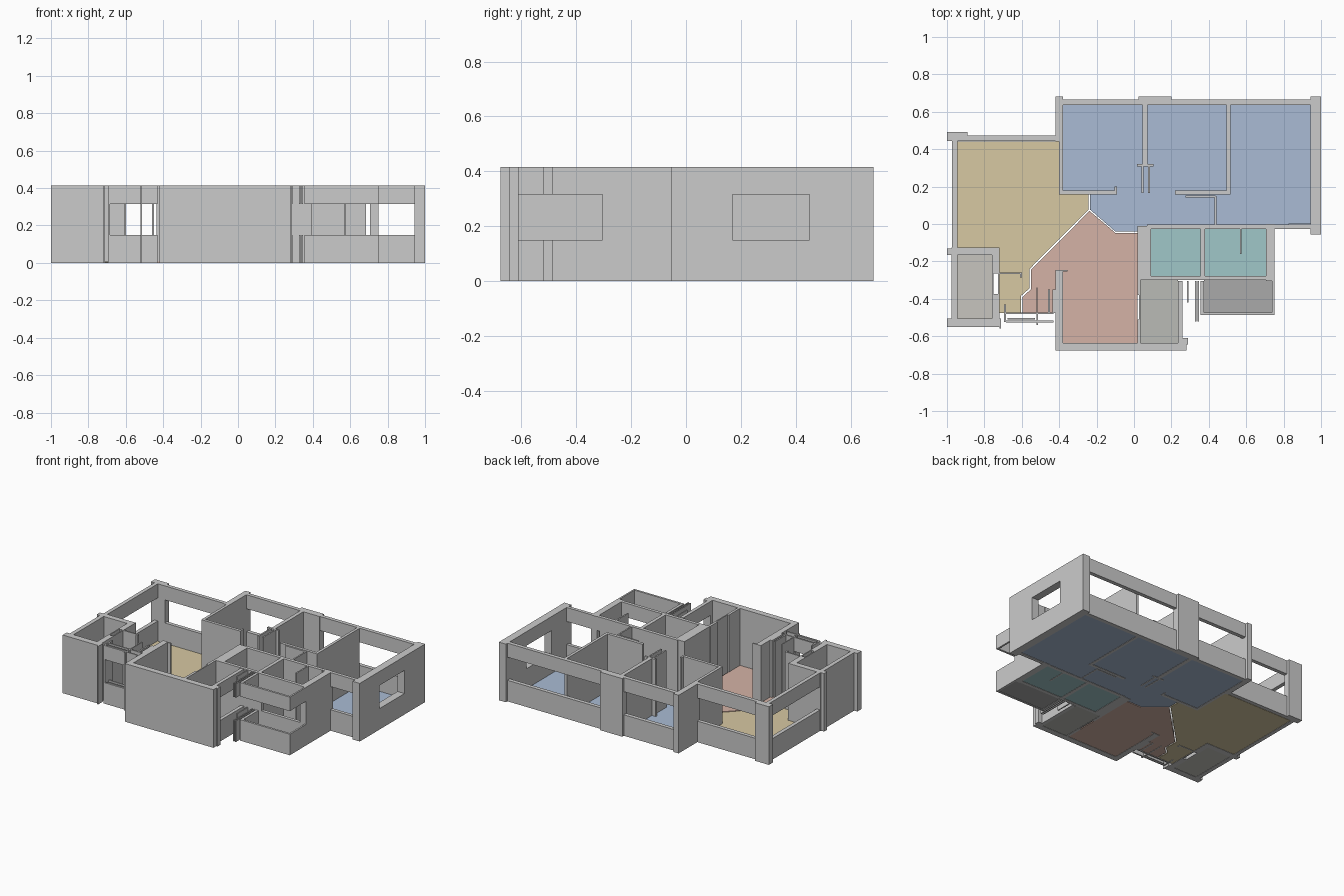
import bpy, bmesh

if "Cube" in bpy.data.objects:
    bpy.data.objects.remove(bpy.data.objects["Cube"])

H, SILL, HEAD = 0.415, 0.15, 0.315   # wall height, window bottom and top


def mesh_object(name, bm):
    me = bpy.data.meshes.new(name)
    bmesh.ops.recalc_face_normals(bm, faces=bm.faces)
    bm.to_mesh(me)
    bm.free()
    ob = bpy.data.objects.new(name, me)
    bpy.context.collection.objects.link(ob)
    return ob


def prism(bm, pts, z0, z1):
    face = bm.faces.new([bm.verts.new((x, y, z0)) for x, y in pts])
    ext = bmesh.ops.extrude_face_region(bm, geom=[face])["geom"]
    bmesh.ops.translate(bm, vec=(0, 0, z1 - z0),
                        verts=[v for v in ext if isinstance(v, bmesh.types.BMVert)])


def rect(x0, x1, y0, y1):
    return [(x0, y0), (x1, y0), (x1, y1), (x0, y1)]


def wall(name, *r):
    bm = bmesh.new()
    prism(bm, rect(*r), 0, H)
    return mesh_object(name, bm)


def window(name, *r):
    # Open band between a low sill wall and a header
    bm = bmesh.new()
    prism(bm, rect(*r), 0, SILL)
    prism(bm, rect(*r), HEAD, H)
    return mesh_object(name, bm)


def floor(name, color, pts):
    bm = bmesh.new()
    prism(bm, pts, 0.002, 0.008)
    ob = mesh_object(name, bm)
    mat = bpy.data.materials.new(name + "_color")
    mat.diffuse_color = (*color, 1)
    mat.use_nodes = True
    mat.node_tree.nodes["Principled BSDF"].inputs["Base Color"].default_value = mat.diffuse_color
    ob.data.materials.append(mat)


# Floors
floor("living_floor", (0.68, 0.58, 0.36),
      [(-.945, .44), (-.40, .44), (-.40, .157), (-.242, .157), (-.242, .078), (-.56, -.242),
       (-.56, -.345), (-.605, -.385), (-.605, -.475), (-.72, -.475), (-.72, -.125), (-.945, -.125)])
floor("dining_floor", (0.66, 0.45, 0.38),
      [(-.238, .07), (-.10, -.047), (.02, -.047), (.02, -.635), (-.38, -.635), (-.41, -.475),
       (-.595, -.475), (-.595, -.39), (-.55, -.348), (-.55, -.245)])
floor("bedroom_floor", (0.40, 0.50, 0.66),
      [(-.38, .635), (.945, .635), (.945, 0), (.06, -.01), (.02, -.04), (-.10, -.04),
       (-.235, .077), (-.235, .157), (-.38, .157)])
floor("bathroom_floor", (0.35, 0.57, 0.58), rect(.09, .705, -.28, -.025))
floor("kitchen_floor", (0.49, 0.50, 0.47), rect(.035, .235, -.635, -.295))
floor("balcony_floor", (0.40, 0.40, 0.40), rect(.375, .74, -.472, -.295))
floor("side_balcony_floor", (0.57, 0.56, 0.52), rect(-.945, -.76, -.505, -.165))

# Solid outer walls and pillars
wall("northwest_pillar", -1, -.89, .445, .492)
wall("north_step_wall", -.42, -.38, .44, .683)
wall("north_step_wall_lower", -.40, -.38, .157, .44)
wall("north_pillar", .025, .20, .635, .683)
wall("northeast_wall", .945, 1, .45, .683)
wall("southeast_wall", .945, 1, -.055, .17)
wall("bath_east_wall", .705, .75, -.305, 0)
wall("dining_south_wall", -.42, .28, -.677, -.635)
wall("dining_west_wall", -.42, -.38, -.635, -.25)
wall("dining_west_jamb", -.42, -.355, -.255, -.245)
wall("kitchen_east_pillar", .235, .265, -.635, -.61)
wall("kitchen_corner_post", .265, .29, -.645, -.61)

# Outer walls with window bands
window("living_north_window", -.89, -.42, .445, .472)
window("living_west_window", -.972, -.945, -.125, .445)
window("bedroom_north_window_a", -.38, .025, .637, .665)
window("bedroom_north_window_b", .20, .945, .637, .665)
window("bedroom_east_window", .945, 1, .17, .45)
window("bedroom_south_window", .685, .945, -.027, -.003)
window("balcony_south_window", .355, .75, -.487, -.472)
window("balcony_east_window", .738, .75, -.472, -.305)
window("balcony_west_window", .355, .375, -.472, -.305)
window("kitchen_east_window", .235, .26, -.61, -.305)
for i, (x, y) in enumerate([(.283, -.42), (.325, -.52), (.34, -.52)]):
    window(f"lightwell_strip_{i}", x, x + .008, y, -.305)

# Side balcony shell
wall("side_balcony_north_wall", -.975, -.72, -.165, -.125)
wall("side_balcony_northwest_corner", -1, -.975, -.165, -.13)
wall("side_balcony_west_wall", -.975, -.945, -.505, -.165)
wall("side_balcony_south_wall", -1, -.72, -.55, -.505)
wall("side_balcony_east_wall_a", -.76, -.72, -.265, -.165)
wall("side_balcony_east_wall_b", -.76, -.72, -.505, -.375)
wall("side_balcony_east_skin", -.76, -.752, -.375, -.265)
wall("side_balcony_east_outer_skin", -.728, -.72, -.375, -.265)

# Entrance nook
wall("entrance_screen", -.72, -.60, -.267, -.258)
wall("entrance_screen_end", -.61, -.60, -.285, -.258)
wall("entrance_divider", -.522, -.515, -.475, -.34)
wall("entrance_west_jamb", -.695, -.685, -.525, -.43)
wall("entrance_west_post", -.72, -.712, -.56, -.505)
wall("entrance_east_pier", -.46, -.45, -.475, -.35)
wall("entrance_east_pier_return", -.435, -.42, -.475, -.35)
window("entrance_inner_window", -.685, -.43, -.482, -.472)
window("entrance_outer_window", -.685, -.43, -.527, -.517)
window("entrance_mid_strip", -.675, -.53, -.51, -.503)
wall("entrance_outer_post", -.522, -.512, -.54, -.482)

# Bedroom partitions
wall("bedroom_a_south_wall", -.38, -.095, .157, .178)
wall("bedroom_a_jamb", -.105, -.092, .157, .20)
wall("bedroom_ab_wall", .045, .072, .31, .637)
wall("bedroom_ab_cross", .015, .105, .307, .32)
wall("bedroom_ab_skin_a", .04, .05, .165, .307)
wall("bedroom_ab_skin_b", .075, .085, .165, .307)
wall("bedroom_b_south_wall", .22, .515, .157, .178)
wall("bedroom_bc_wall", .495, .515, .178, .637)
wall("closet_strip", .275, .435, .142, .152)
wall("closet_side", .43, .44, -.01, .15)

# Bathroom and kitchen partitions
wall("bath_north_wall", .07, .685, -.028, -.004)
wall("bath_west_wall", .02, .092, -.30, -.01)
wall("bath_middle_wall", .355, .38, -.28, -.028)
wall("shower_screen", .566, .576, -.16, -.028)
wall("bath_south_wall", .09, .395, -.30, -.277)
window("bath_south_window", .395, .705, -.30, -.277)
wall("kitchen_west_wall_a", .018, .036, -.38, -.30)
wall("kitchen_west_wall_b", .018, .036, -.635, -.51)
wall("kitchen_door_panel", .028, .036, -.51, -.38)
